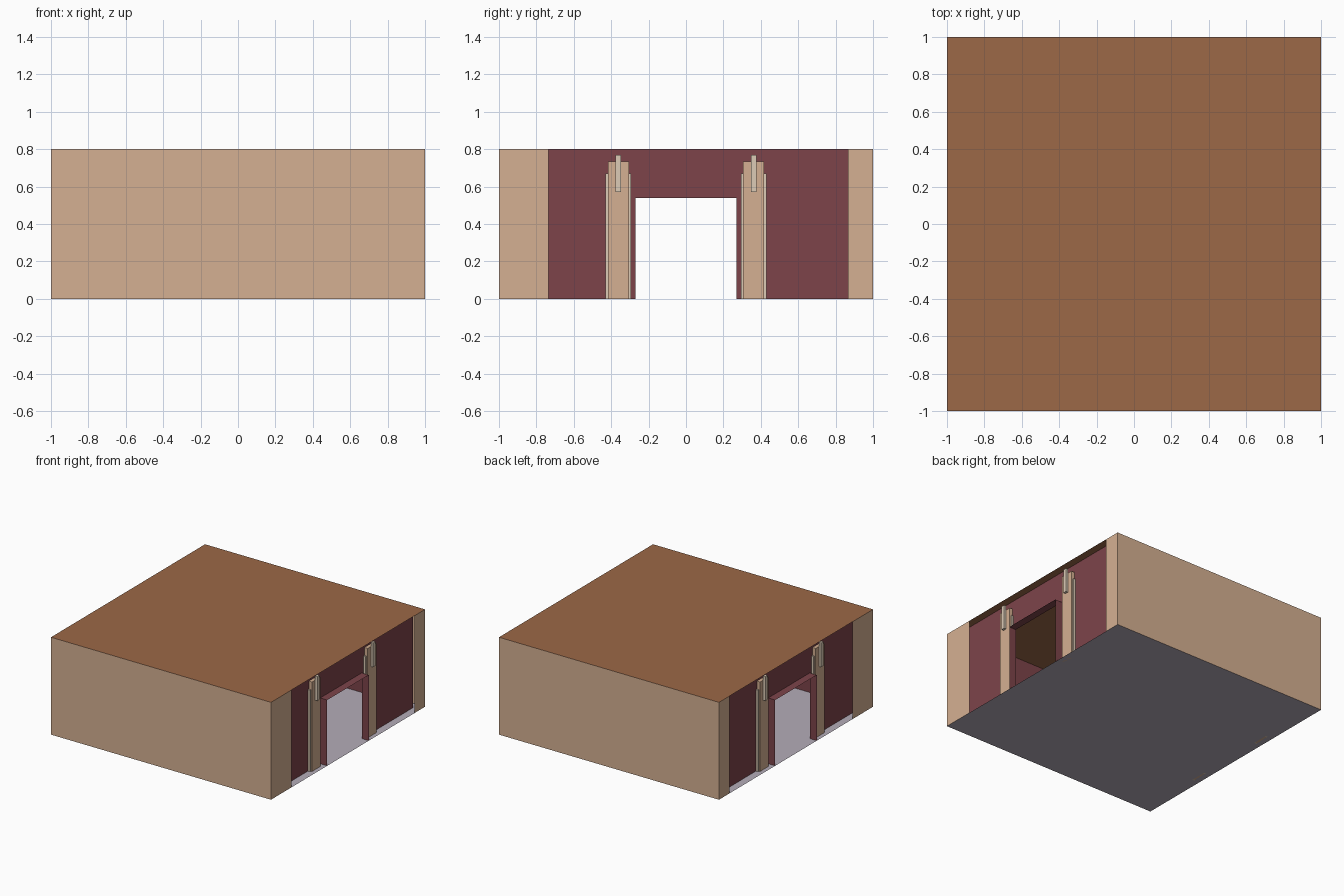
import bpy, bmesh

if "Cube" in bpy.data.objects:
    bpy.data.objects.remove(bpy.data.objects["Cube"])

H = 0.8          # wall height
IN = 0.936       # inner wall offset
DW, DH = 0.27, 0.54   # door half width and height


def mat(name, hexcol):
    m = bpy.data.materials.new(name)
    c = [int(hexcol[i:i + 2], 16) / 255 for i in (0, 2, 4)]
    m.diffuse_color = [((v + 0.055) / 1.055) ** 2.4 for v in c] + [1]
    m.use_nodes = True
    m.node_tree.nodes["Principled BSDF"].inputs["Base Color"].default_value = m.diffuse_color
    return m


TAN = mat("tan", "D5B092")
BROWN = mat("brown", "9C6847")
MAROON = mat("maroon", "7D444A")
PALE = mat("pale", "DCCBB6")
FLOOR = mat("floor_grey", "B4ACB8")


def mesh(name, polys, material):
    """Object from a list of polygons, each a list of points."""
    bm = bmesh.new()
    for p in polys:
        bm.faces.new([bm.verts.new(v) for v in p])
    bmesh.ops.remove_doubles(bm, verts=bm.verts, dist=1e-5)
    me = bpy.data.meshes.new(name)
    bm.to_mesh(me)
    bm.free()
    me.materials.append(material)
    ob = bpy.data.objects.new(name, me)
    bpy.context.collection.objects.link(ob)
    return ob


def sheet_x(x, y0, y1, z1=H):
    p = [(x, y0, 0), (x, y1, 0), (x, y1, z1), (x, y0, z1)]
    return p if x > 0 else p[::-1]


def sheet_y(y, x1, z1=H):
    p = [(-x1, y, 0), (x1, y, 0), (x1, y, z1), (-x1, y, z1)]
    return p if y < 0 else p[::-1]


def slab(z, up):
    p = [(-1, -1, z), (1, -1, z), (1, 1, z), (-1, 1, z)]
    return p if up else p[::-1]


def box(name, lo, hi, material):
    bm = bmesh.new()
    bmesh.ops.create_cube(bm, size=1)
    for v in bm.verts:
        v.co = [lo[i] if v.co[i] < 0 else hi[i] for i in range(3)]
    me = bpy.data.meshes.new(name)
    bm.to_mesh(me)
    bm.free()
    me.materials.append(material)
    bpy.context.collection.objects.link(bpy.data.objects.new(name, me))


# roof and floor sheets
mesh("roof", [slab(H, True)], BROWN)
mesh("floor", [slab(0, False)], FLOOR)

# outer shell: full front and back, narrow piers at the open ends
outer = [sheet_y(s, 1) for s in (-1, 1)]
for s in (-1, 1):
    outer += [sheet_x(s, -1, -0.735), sheet_x(s, 0.865, 1)]
mesh("outer_walls", outer, TAN)

# inner room: plain long walls and end walls with a doorway
mesh("inner_walls", [sheet_y(s * IN, IN) for s in (-1, 1)], MAROON)
door = [(-DW, 0), (-DW, DH), (DW, DH), (DW, 0)]
profile = [(-IN, 0)] + door + [(IN, 0), (IN, H), (-IN, H)]

for s, side in ((1, "right"), (-1, "left")):
    pts = [(s * IN, y, z) for y, z in profile]
    mesh(side + "_door_wall", [pts if s > 0 else pts[::-1]], MAROON)
    # doorway lining running out to the facade
    mesh(side + "_door_lining",
         [[(s * IN, *a), (s, *a), (s, *b), (s * IN, *b)]
          for a, b in zip(door, door[1:])], MAROON)
    # wall columns with side strips and a pale lamp bar
    for yc in (-0.362, 0.362):
        def part(name, dy, w, z0, z1, x0, x1, m):
            xs = sorted((s * x0, s * x1))
            box(f"{side}_{name}", (xs[0], yc + dy - w / 2, z0),
                (xs[1], yc + dy + w / 2, z1), m)
        part("column", 0, 0.112, 0, 0.735, IN, 0.965, TAN)
        for d in (-1, 1):
            part("column_edge", d * 0.062, 0.012, 0, 0.67, IN, 0.955, PALE)
        part("lamp_bar", 0, 0.03, 0.57, 0.77, 0.965, 0.985, PALE)
